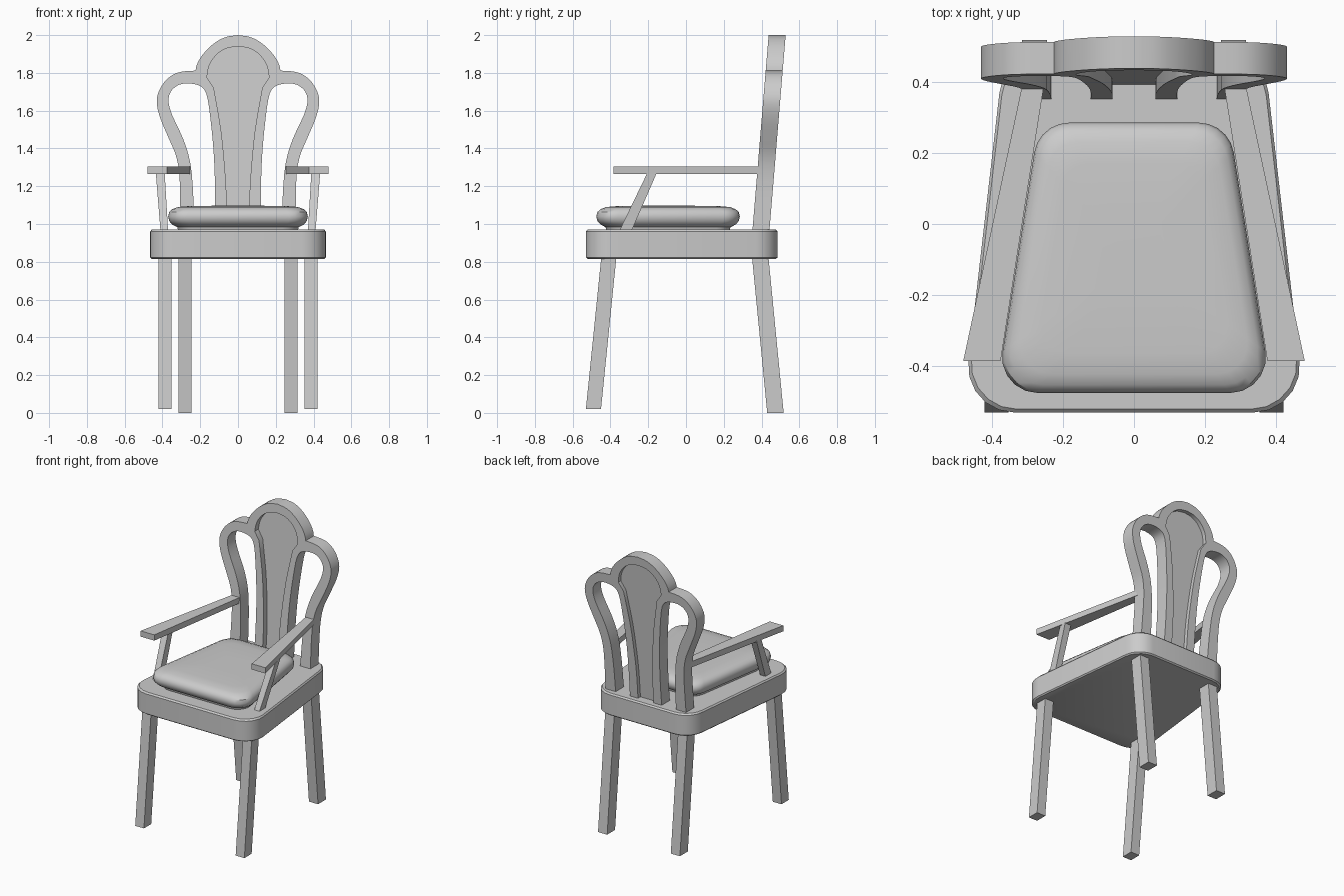
import bpy, math
from mathutils import Vector

if "Cube" in bpy.data.objects:
    bpy.data.objects.remove(bpy.data.objects["Cube"])


def loft(name, rings, smooth=True):
    """Skin a stack of equal-length rings and cap both ends."""
    n = len(rings[0])
    verts = [tuple(v) for r in rings for v in r]
    faces = [(k * n + i, k * n + (i + 1) % n, (k + 1) * n + (i + 1) % n, (k + 1) * n + i)
             for k in range(len(rings) - 1) for i in range(n)]
    faces += [tuple(range(n))[::-1], tuple(range((len(rings) - 1) * n, len(rings) * n))]
    me = bpy.data.meshes.new(name)
    me.from_pydata(verts, [], faces)
    ob = bpy.data.objects.new(name, me)
    bpy.context.collection.objects.link(ob)
    bpy.ops.object.select_all(action='DESELECT')
    ob.select_set(True)
    bpy.context.view_layer.objects.active = ob
    bpy.ops.object.mode_set(mode='EDIT')
    bpy.ops.mesh.select_all(action='SELECT')
    bpy.ops.mesh.normals_make_consistent(inside=False)
    bpy.ops.object.mode_set(mode='OBJECT')
    if smooth:
        bpy.ops.object.shade_smooth_by_angle(angle=math.radians(35))
    return ob


def mirrored(ob):
    m = ob.modifiers.new("mirror", 'MIRROR')
    m.use_mirror_merge = False


def rect(x0, x1, y0, y1, z):
    return [(x0, y0, z), (x1, y0, z), (x1, y1, z), (x0, y1, z)]


def round_trapezoid(wf, wb, yf, yb, r, seg):
    """Trapezoid (front/back half widths) with filleted corners."""
    c = [Vector(p) for p in ((-wf, yf), (wf, yf), (wb, yb), (-wb, yb))]
    out = []
    for i in range(4):
        p = c[i]
        a, b = (c[i - 1] - p).normalized(), (c[(i + 1) % 4] - p).normalized()
        half = a.angle(b) / 2
        o = p + (a + b).normalized() * r / math.sin(half)
        t0, t1 = p + a * r / math.tan(half) - o, p + b * r / math.tan(half) - o
        sweep = t0.angle(t1)
        a0 = math.atan2(t0.y, t0.x)
        out += [o + r * Vector((math.cos(a0 + sweep * k / seg), math.sin(a0 + sweep * k / seg)))
                for k in range(seg + 1)]
    return out


def scaled(outline, s, z, cy=0.0):
    return [(p.x * s, cy + (p.y - cy) * s, z) for p in outline]


def spline(pts, sub=3):
    """Catmull-Rom curve through the points."""
    p = [Vector(q) for q in pts]
    p = [2 * p[0] - p[1]] + p + [2 * p[-1] - p[-2]]
    out = []
    for i in range(1, len(p) - 2):
        a, b, c, d = p[i - 1:i + 3]
        for k in range(sub):
            t = k / sub
            out.append(0.5 * (2 * b + (c - a) * t + (2 * a - 5 * b + 4 * c - d) * t * t
                              + (3 * b - a - 3 * c + d) * t ** 3))
    return out + [p[-2]]


def leaning_slab(name, half, y0, y1):
    """Symmetric front-view outline given thickness, leaning backwards."""
    full = half + [Vector((-p.x, p.y)) for p in reversed(half) if abs(p.x) > 1e-5]
    return loft(name, [[(p.x, y + 0.083 * (p.y - 0.97), p.y) for p in full] for y in (y0, y1)])


# Seat with small edge bevels
seat = round_trapezoid(0.482, 0.365, -0.53, 0.485, 0.13, 5)
loft("seat", [scaled(seat, s, z) for s, z in
              ((0.982, 0.815), (1, 0.823), (1, 0.96), (0.982, 0.97))])

# Pillow-like cushion
pad = round_trapezoid(0.388, 0.267, -0.475, 0.285, 0.1, 5)
loft("cushion", [scaled(pad, s, z, -0.095) for s, z in
                 ((0.86, 0.968), (0.87, 0.983), (0.94, 0.997), (0.985, 1.015), (1, 1.04),
                  (0.985, 1.063), (0.94, 1.079), (0.86, 1.09), (0.7, 1.095), (0.3, 1.097))])

# Splayed legs
mirrored(loft("front_leg", [rect(0.353, 0.42, -0.53, -0.45, 0.02),
                            rect(0.353, 0.42, -0.448, -0.368, 0.83)], False))
mirrored(loft("back_leg", [rect(0.245, 0.315, 0.43, 0.517, 0.0),
                           rect(0.245, 0.315, 0.349, 0.436, 0.83)], False))

# Armrests and slanted supports
arm = [(0.375, -0.385), (0.48, -0.385), (0.31, 0.41), (0.25, 0.41)]
mirrored(loft("armrest", [[(x, y, z) for x, y in arm] for z in (1.265, 1.305)], False))
mirrored(loft("arm_support", [rect(0.37, 0.41, -0.355, -0.29, 0.96),
                              rect(0.388, 0.435, -0.205, -0.155, 1.27)], False))

# Backrest frame: arch, side lobe, teardrop opening, panel opening
arch = spline([(0, 2.0), (0.07, 1.988), (0.135, 1.95), (0.19, 1.893), (0.217, 1.845), (0.225, 1.812)])
lobe = spline([(0.225, 1.812), (0.305, 1.805), (0.36, 1.78), (0.405, 1.73), (0.43, 1.66),
               (0.415, 1.57), (0.365, 1.45), (0.325, 1.35), (0.308, 1.22), (0.31, 0.96)])
drop = spline([(0.232, 0.96), (0.237, 1.15), (0.252, 1.32), (0.29, 1.45), (0.35, 1.58),
               (0.368, 1.66), (0.345, 1.715), (0.29, 1.743), (0.21, 1.735), (0.168, 1.69),
               (0.145, 1.55), (0.127, 1.35), (0.121, 1.15), (0.122, 0.96)])
inner = spline([(0.06, 0.96), (0.061, 1.15), (0.07, 1.3), (0.09, 1.5), (0.128, 1.72)]) + \
    spline([(0.165, 1.775), (0.152, 1.84), (0.113, 1.897), (0.06, 1.93), (0, 1.94)])
leaning_slab("back_frame", arch + lobe[1:] + drop + inner, 0.352, 0.442)

# Recessed back panel
panel = [Vector((p.x * 1.06, p.y + (0.01 if p.y > 1.75 else 0))) for p in reversed(inner)]
leaning_slab("back_panel", panel, 0.392, 0.415)
